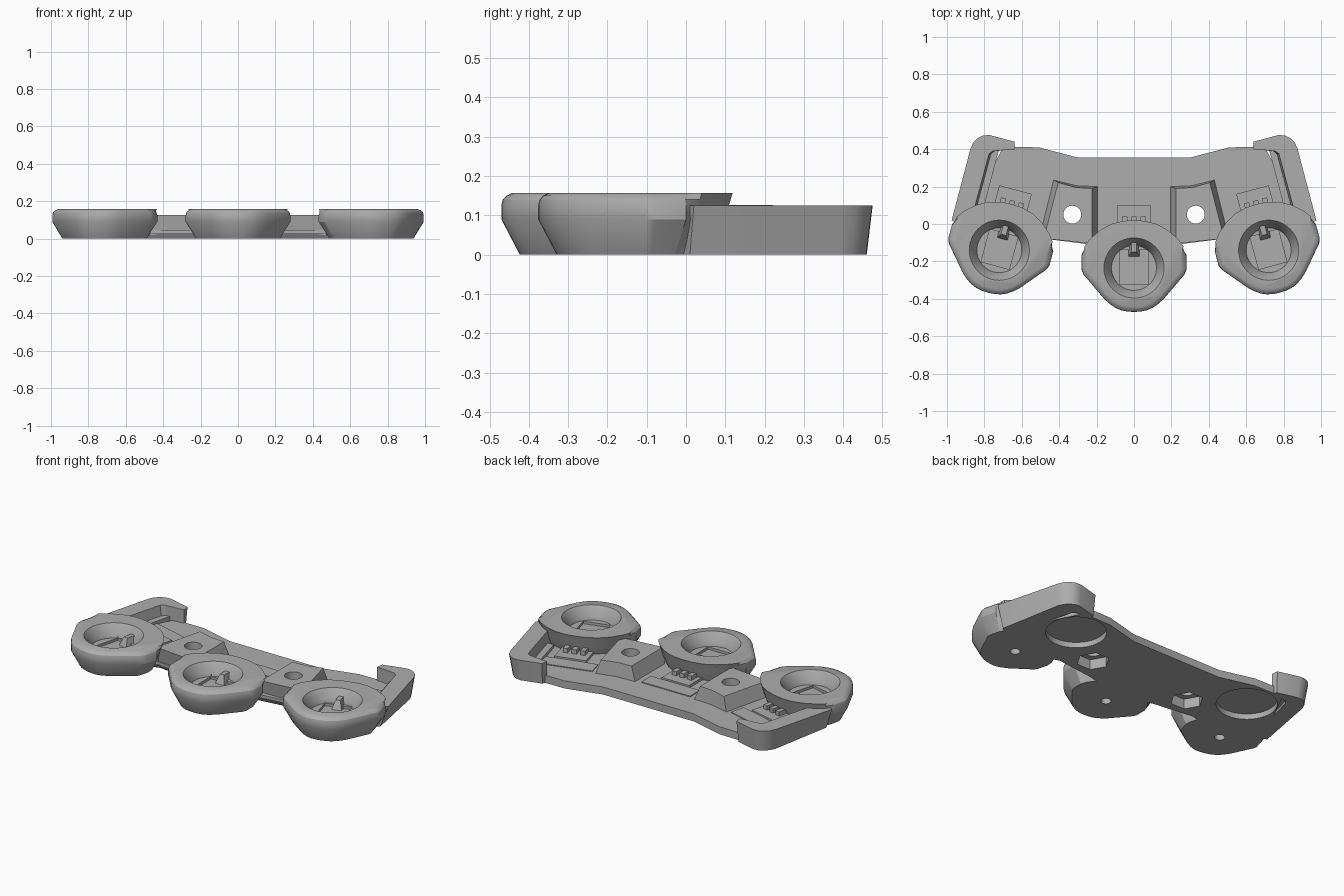
import bpy, bmesh, math
from mathutils import Matrix, Vector

old = bpy.data.objects.get("Cube")
if old:
    bpy.data.objects.remove(old, do_unlink=True)

GREY = (0.42, 0.42, 0.42, 1)
mat = bpy.data.materials.new("plain grey")
mat.use_nodes = True
mat.diffuse_color = GREY
mat.node_tree.nodes["Principled BSDF"].inputs["Base Color"].default_value = GREY


def loft(name, rings, matrix=Matrix.Identity(4)):
    """Skin a stack of (z, outline) rings and cap both ends."""
    bm = bmesh.new()
    loops = [[bm.verts.new(matrix @ Vector((x, y, z))) for x, y in pts] for z, pts in rings]
    n = len(loops[0])
    for a, b in zip(loops, loops[1:]):
        for i in range(n):
            j = (i + 1) % n
            bm.faces.new((a[i], a[j], b[j], b[i]))
    bm.faces.new(loops[0][::-1])
    bm.faces.new(loops[-1])
    bmesh.ops.recalc_face_normals(bm, faces=bm.faces[:])
    mesh = bpy.data.meshes.new(name)
    bm.to_mesh(mesh)
    bm.free()
    mesh.materials.append(mat)
    obj = bpy.data.objects.new(name, mesh)
    bpy.context.collection.objects.link(obj)
    return obj


def circle(r, n=48, x=0, y=0):
    return [(x + r * math.cos(math.tau * i / n), y + r * math.sin(math.tau * i / n)) for i in range(n)]


def rect(x0, x1, y0, y1):
    return [(x0, y0), (x1, y0), (x1, y1), (x0, y1)]


def flip(pts, s):
    return [(x * s, y) for x, y in pts]


def mirrored(half):
    """Complete an outline whose first and last points lie on the centre line."""
    return half + flip(half[-2:0:-1], -1)


def combine(base, part, operation):
    """Apply a boolean and discard the second object."""
    mod = base.modifiers.new("join", "BOOLEAN")
    mod.operation, mod.object, mod.solver = operation, part, "EXACT"
    deps = bpy.context.evaluated_depsgraph_get()
    mesh = bpy.data.meshes.new_from_object(base.evaluated_get(deps))
    base.modifiers.clear()
    base.data = mesh
    bpy.data.objects.remove(part, do_unlink=True)


def smooth(obj):
    bpy.ops.object.select_all(action="DESELECT")
    obj.select_set(True)
    bpy.context.view_layer.objects.active = obj
    bpy.ops.object.shade_smooth_by_angle(angle=math.radians(28))


# Floor plate with an undercut front edge
back = [(0, 0.355), (0.3, 0.355), (0.51, 0.41), (0.7, 0.412), (0.88, 0.05), (0.73, -0.14)]
plate_top = mirrored(back + [(0.47, -0.08), (0.23, -0.11), (0, -0.15)])
plate_low = mirrored(back + [(0.47, -0.06), (0.23, -0.09), (0, -0.13)])
body = loft("tray_body", [(0, plate_low), (0.03, plate_top), (0.045, plate_top)])

# Pod outline, narrow at the base, rounded at the top except along the back
pod = mirrored([(0, 0.255), (0.06, 0.251), (0.12, 0.236), (0.18, 0.203), (0.235, 0.155),
                (0.265, 0.115), (0.28, 0.07), (0.28, -0.01), (0.27, -0.035), (0.16, -0.165),
                (0.13, -0.192), (0.1, -0.213), (0.07, -0.226), (0.035, -0.233), (0, -0.235)])


def pod_ring(scale, back_scale):
    return [(x * k, y * k) for x, y in pod for k in [back_scale if y > 0.1 else scale]]


pod_rings = [(0, pod_ring(0.8, 0.8)), (0.09, pod_ring(1, 0.93)), (0.125, pod_ring(1, 0.96)),
             (0.14, pod_ring(0.985, 0.98)), (0.15, pod_ring(0.945, 0.99)), (0.157, pod_ring(0.885, 1))]
places = [Matrix.Translation((s * 0.72, -0.14 if s else -0.235, 0)) @
          Matrix.Rotation(math.radians(15 * s), 4, "Z") for s in (-1, 0, 1)]
for place in places:
    combine(body, loft("pod", pod_rings, place), "UNION")

# Screw blocks and side arms
block_low = [(0.195, -0.08), (0.195, 0.2), (0.31, 0.205), (0.43, 0.235), (0.5, -0.05), (0.47, -0.078)]
block_top = [(0.225, -0.105), (0.225, 0.19), (0.31, 0.195), (0.405, 0.222), (0.475, -0.05), (0.465, -0.079)]
arm_top = [(0.975, 0.02), (0.875, 0.4), (0.86, 0.435), (0.835, 0.46), (0.805, 0.474), (0.77, 0.475),
           (0.64, 0.44), (0.635, 0.4), (0.755, 0.39), (0.775, 0.375), (0.86, 0.06), (0.87, -0.05)]
arm_low = [(0.93, 0.01), (0.86, 0.39), (0.845, 0.42), (0.82, 0.445), (0.795, 0.458), (0.765, 0.46),
           (0.645, 0.428), (0.635, 0.4), (0.735, 0.39), (0.755, 0.37), (0.84, 0.055), (0.85, -0.05)]
ledge = [(0.72, 0.405), (0.8, 0.1), (0.87, 0.1), (0.79, 0.405)]
for s in (-1, 1):
    combine(body, loft("block", [(0.02, flip(block_low, s)), (0.044, flip(block_low, s)),
                                 (0.126, flip(block_top, s))], ), "UNION")
    combine(body, loft("arm", [(0, flip(arm_low, s)), (0.125, flip(arm_top, s))]), "UNION")
    combine(body, loft("ledge", [(0.02, flip(ledge, s)), (0.065, flip(ledge, s))]), "UNION")

# Bowls with a square pocket, and a small blind hole below each
for place in places:
    for rings in ([(0.085, circle(0.12)), (0.105, circle(0.125)), (0.16, circle(0.163))],
                  [(0.07, rect(-0.078, 0.078, -0.085, 0.095)), (0.1, rect(-0.078, 0.078, -0.085, 0.095))],
                  [(-0.02, circle(0.028, 24)), (0.05, circle(0.028, 24))]):
        combine(body, loft("cutter", rings, place), "DIFFERENCE")

# Screw holes, hexagonal nut pockets and round foot recesses
for s in (-1, 1):
    for radius, n, x, y, z0, z1 in ((0.048, 32, 0.33, 0.05, -0.02, 0.2),
                                    (0.09, 6, 0.33, 0.05, -0.02, 0.06),
                                    (0.165, 64, 0.6, 0.23, -0.02, 0.033)):
        ring = circle(radius, n, x * s, y)
        combine(body, loft("cutter", [(z0, ring), (z1, ring)]), "DIFFERENCE")
smooth(body)

# Contacts: a raised pad and three prongs behind each pod, and a finger in its bowl
for side, place in zip(("right", "middle", "left"), places):
    loft(side + "_contact_pad", [(0.04, rect(-0.16, 0.16, 0.335, 0.425)),
                                 (0.05, rect(-0.16, 0.16, 0.335, 0.425))], place)
    loft(side + "_contact_step", [(0.04, rect(-0.09, 0.09, 0.2, 0.335)),
                                  (0.06, rect(-0.09, 0.09, 0.2, 0.335))], place)
    for i in (-1, 0, 1):
        prong = rect(i * 0.05 - 0.014, i * 0.05 + 0.014, 0.2, 0.275)
        loft(side + "_prong", [(0.05, prong), (0.085, prong)], place)
    loft(side + "_bowl_finger", [(0.065, rect(-0.03, 0.03, 0.06, 0.15)),
                                 (0.12, rect(-0.014, 0.014, 0.085, 0.15))], place)
